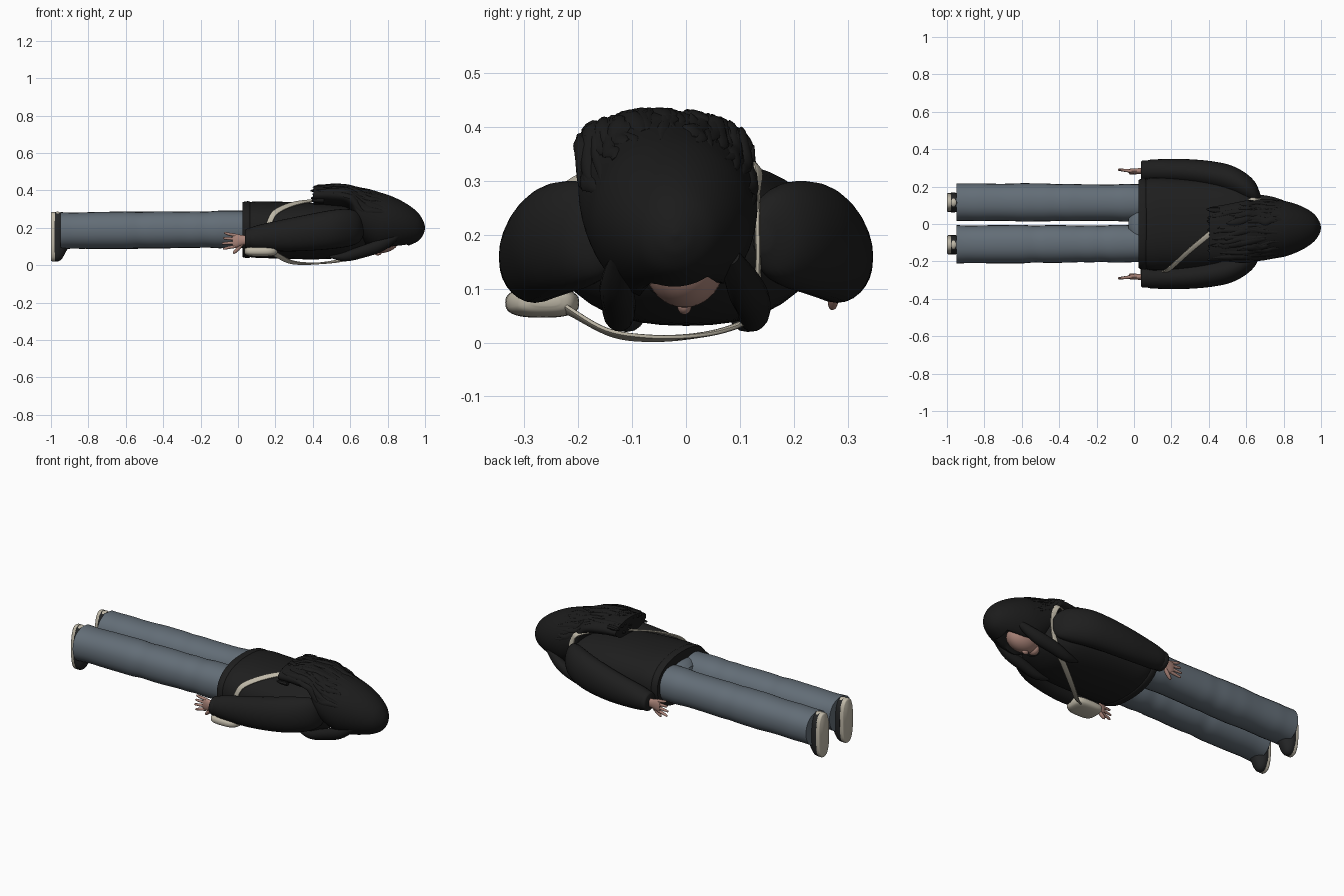
import bpy, bmesh, math, random
from mathutils import Vector

random.seed(4)
cube = bpy.data.objects.get("Cube")
if cube:
    bpy.data.objects.remove(cube)


def material(name, r, g, b):
    m = bpy.data.materials.new(name)
    m.use_nodes = True
    m.diffuse_color = (r, g, b, 1)
    node = m.node_tree.nodes["Principled BSDF"]
    node.inputs["Base Color"].default_value = (r, g, b, 1)
    node.inputs["Roughness"].default_value = 0.8
    return m


BLACK = material("black_cloth", 0.013, 0.013, 0.013)
HAIR = material("dark_hair", 0.011, 0.011, 0.011)
DENIM = material("blue_grey_denim", 0.125, 0.155, 0.185)
CREAM = material("cream", 0.52, 0.48, 0.39)
SKIN = material("skin", 0.4, 0.23, 0.19)
SHOE = material("shoe_black", 0.018, 0.019, 0.02)
made = []


def finish(name, bm, mat):
    bmesh.ops.recalc_face_normals(bm, faces=bm.faces)
    mesh = bpy.data.meshes.new(name)
    bm.to_mesh(mesh)
    bm.free()
    mesh.materials.append(mat)
    ob = bpy.data.objects.new(name, mesh)
    bpy.context.collection.objects.link(ob)
    made.append(ob)
    return ob


def refine(rows, n):
    """Smooth curve through rows of equal length."""
    out = []
    for i in range(len(rows) - 1):
        quad = [rows[max(i - 1, 0)], rows[i], rows[i + 1], rows[min(i + 2, len(rows) - 1)]]
        for k in range(n):
            t = k / n
            out.append([b + t * ((c - a) / 2 + t * (a - 2.5 * b + 2 * c - d / 2
                        + t * (1.5 * (b - c) + (d - a) / 2))) for a, b, c, d in zip(*quad)])
    return out + [list(rows[-1])]


def sweep(name, rows, mat, p=2, sides=28, n=5, follow=False):
    """Rows are x, y, z, half width, half thickness; follow turns the section along the path."""
    rows = refine(rows, n)
    bm = bmesh.new()
    rings = []
    for i, (x, y, z, w, t) in enumerate(rows):
        c = Vector((x, y, z))
        side, up = Vector((0, 1, 0)), Vector((0, 0, 1))
        if follow:
            a, b = rows[max(i - 1, 0)], rows[min(i + 1, len(rows) - 1)]
            tangent = (Vector(b[:3]) - Vector(a[:3])).normalized()
            side = tangent.cross(c - Vector((x, 0, 0.19))).normalized()
            up = side.cross(tangent).normalized()
        ring = []
        for k in range(sides):
            ang = math.tau * k / sides
            u, v = math.cos(ang), math.sin(ang)
            u = math.copysign(abs(u) ** (2 / p), u)
            v = math.copysign(abs(v) ** (2 / p), v)
            ring.append(bm.verts.new(c + side * u * max(w, 0.001) + up * v * max(t, 0.001)))
        rings.append(ring)
    for r, q in zip(rings, rings[1:]):
        for k in range(sides):
            bm.faces.new((r[k], r[(k + 1) % sides], q[(k + 1) % sides], q[k]))
    bm.faces.new(rings[0])
    bm.faces.new(rings[-1])
    return finish(name, bm, mat)


def ball(name, centre, size, mat):
    bm = bmesh.new()
    bmesh.ops.create_uvsphere(bm, u_segments=28, v_segments=18, radius=1)
    for v in bm.verts:
        v.co = Vector(centre) + Vector([a * b for a, b in zip(v.co, size)])
    return finish(name, bm, mat)


# Jacket body with a hem band
sweep("jacket_body", [(.05, 0, .19, .235, .145), (.1, 0, .19, .248, .151), (.2, 0, .188, .245, .152),
      (.4, 0, .182, .235, .151), (.55, 0, .18, .215, .14), (.64, 0, .185, .165, .115),
      (.7, 0, .19, .09, .08)], BLACK, p=2.3, sides=40)
sweep("jacket_hem", [(.025, 0, .19, .236, .147), (.04, 0, .19, .243, .151), (.06, 0, .19, .243, .151),
      (.07, 0, .19, .232, .143)], BLACK, p=2.3, sides=40)
ball("jacket_collar", (.66, -.01, .18), (.05, .11, .1), BLACK)

# Hips under the jacket
sweep("trouser_seat", [(-.03, 0, .19, .06, .07), (.0, 0, .19, .14, .09), (.05, 0, .19, .2, .1),
      (.12, 0, .19, .2, .1)], DENIM)

for s, label in ((1, "left"), (-1, "right")):
    # Trouser leg with soft folds
    leg = []
    for i in range(18):
        x = -.95 + i * .06
        f = i / 17
        wob = random.uniform(-.0025, .0025)
        leg.append((x, s * (.113 - .004 * f) + .004, .184 + .008 * f, .102 - .004 * f + wob, .098 + wob))
    sweep(label + "_trouser_leg", leg, DENIM, p=2.2, n=4)
    y = s * .113 + .002

    # Shoe with a pale sole and heel tab
    sweep(label + "_shoe_sole", [(-1, y, .152, .046, .127), (-.994, y, .152, .051, .132),
          (-.978, y, .152, .051, .132)], CREAM, p=2.5, n=3)
    sweep(label + "_shoe_upper", [(-.98, y, .152, .052, .131), (-.96, y, .152, .053, .131),
          (-.94, y, .158, .047, .122), (-.91, y, .18, .04, .09)], SHOE, p=2.4)
    ball(label + "_heel_tab", (-.965, y, .265), (.022, .026, .021), CREAM)

    # Sleeve and cuff
    sweep(label + "_sleeve", [(.06, s * .285, .143, .052, .054), (.1, s * .285, .146, .06, .066),
          (.2, s * .284, .155, .063, .08), (.3, s * .278, .165, .068, .091), (.42, s * .262, .18, .073, .1),
          (.52, s * .236, .193, .077, .104), (.6, s * .197, .2, .073, .098),
          (.65, s * .165, .2, .055, .075), (.675, s * .14, .2, .02, .03)], BLACK)
    sweep(label + "_cuff", [(.038, s * .285, .14, .048, .048), (.045, s * .285, .14, .054, .054),
          (.065, s * .285, .142, .055, .056), (.075, s * .285, .143, .05, .052)], BLACK, n=3)

    # Hand: palm, four fingers and thumb
    sweep(label + "_palm", [(.06, s * .283, .135, .018, .022), (.02, s * .283, .133, .015, .028),
          (-.01, s * .283, .13, .014, .037), (-.03, s * .284, .13, .01, .034)], SKIN, sides=16)
    for k in range(4):
        z = .1 + k * .02
        tip = -.08 + .006 * abs(k - 1)
        sweep(label + "_finger_" + str(k + 1), [(-.015, s * .283, z, .009, .009),
              (-.05, s * .287, z + (k - 1.5) * .004, .008, .008),
              (tip, s * .29, z + (k - 1.5) * .008, .006, .006),
              (tip - .006, s * .29, z + (k - 1.5) * .008, .002, .002)], SKIN, sides=10, follow=True)
    sweep(label + "_thumb", [(.025, s * .28, .12, .011, .011), (0, s * .275, .088, .011, .011),
          (-.02, s * .272, .068, .008, .008), (-.026, s * .272, .062, .002, .002)],
          SKIN, sides=10, follow=True)

    # Locks hanging beside the face
    sweep(label + "_front_lock", [(.85, s * .1 - .02, .16, .02, .02), (.76, s * .118 - .01, .105, .035, .03),
          (.66, s * .125, .07, .034, .03), (.57, s * .125, .045, .026, .024),
          (.49, s * .12, .045, .005, .005)], HAIR, sides=16, follow=True)

# Head: face and nose, facing the ground
ball("face", (.765, -.003, .145), (.1, .074, .08), SKIN)
ball("nose", (.748, -.003, .068), (.021, .013, .016), SKIN)
ball("chin", (.69, -.003, .105), (.03, .036, .035), SKIN)
sweep("neck", [(.6, -.01, .19, .06, .06), (.74, -.01, .19, .06, .06)], SKIN)

# Hair: long mass over the back, opened around the face
hair_rows = [(.405, -.055, .373, .145, .05), (.5, -.047, .375, .153, .056), (.6, -.037, .358, .163, .066),
             (.655, -.033, .275, .166, .137), (.74, -.028, .236, .158, .158), (.82, -.025, .226, .145, .143),
             (.9, -.022, .215, .115, .114), (.96, -.02, .205, .076, .078), (.99, -.02, .2, .036, .038),
             (1.0, -.02, .2, .004, .004)]
hair = sweep("hair_mass", hair_rows, HAIR, sides=64, n=8)
for v in hair.data.vertices:
    gap = abs(v.co.y + .003) / .078
    if .64 < v.co.x < .9 and gap < 1 and v.co.z < .2:
        v.co.z = max(v.co.z, .15 - .05 * gap)

# Loose strands laid over the hair
fine = refine(hair_rows, 8)


def on_hair(x, ang, lift):
    r = min(fine, key=lambda q: abs(q[0] - x))
    return (x, r[1] + (r[3] + lift) * math.cos(ang), r[2] + (r[4] + lift) * math.sin(ang))


for i in range(46):
    ang = random.uniform(.1, math.pi - .1)
    start = random.uniform(.62, .8)
    length = random.uniform(.14, .24)
    size = random.uniform(.006, .013)
    rows = []
    for k in range(6):
        x = max(start - length * k / 5, .395 + random.uniform(-.005, .01))
        if k and x > rows[-1][0] - .005:
            break
        ang += random.uniform(-.07, .07)
        r = size * (.3, .8, 1, 1, .7, .15)[k]
        rows.append((*on_hair(x, ang, -.002 if k < 5 else .004), r * 1.5, r * .7))
    sweep("hair_strand_" + str(i + 1), rows, HAIR, sides=8, n=3, follow=True)

# Ragged hair ends over the back
for i in range(14):
    y = -.185 + i * .02
    z = .372 + random.uniform(-.03, .035)
    sweep("hair_end_" + str(i + 1), [(.46, y, z, .016, .014), (.42, y, z, .016, .012),
          (.395 + random.uniform(-.008, .012), y + random.uniform(-.01, .01), z, .003, .003)],
          HAIR, sides=8, n=3)

# Shoulder bag and the strap around the body
sweep("bag", [(.035, -.265, .075, .03, .012), (.045, -.266, .075, .056, .022), (.08, -.267, .074, .067, .027),
      (.16, -.266, .074, .067, .027), (.2, -.262, .076, .052, .022), (.212, -.26, .078, .026, .01)],
      CREAM, p=2.8)
strap = [(.15, -.255, .082), (.2, -.215, .058), (.28, -.14, .018), (.37, -.06, .008), (.47, .02, .013),
         (.56, .085, .028), (.625, .122, .052), (.66, .133, .12), (.672, .133, .2), (.662, .132, .28),
         (.625, .125, .332), (.52, .045, .35), (.42, -.04, .347), (.3, -.14, .328), (.21, -.222, .29),
         (.175, -.25, .245), (.15, -.255, .16), (.14, -.255, .082)]
sweep("bag_strap", [(*q, .015, .005) for q in strap], CREAM, p=3, sides=14, n=6, follow=True)

# Smooth shading with sharp hems kept
bpy.ops.object.select_all(action='DESELECT')
for ob in made:
    ob.select_set(True)
bpy.context.view_layer.objects.active = made[0]
bpy.ops.object.shade_smooth_by_angle(angle=math.radians(40))
